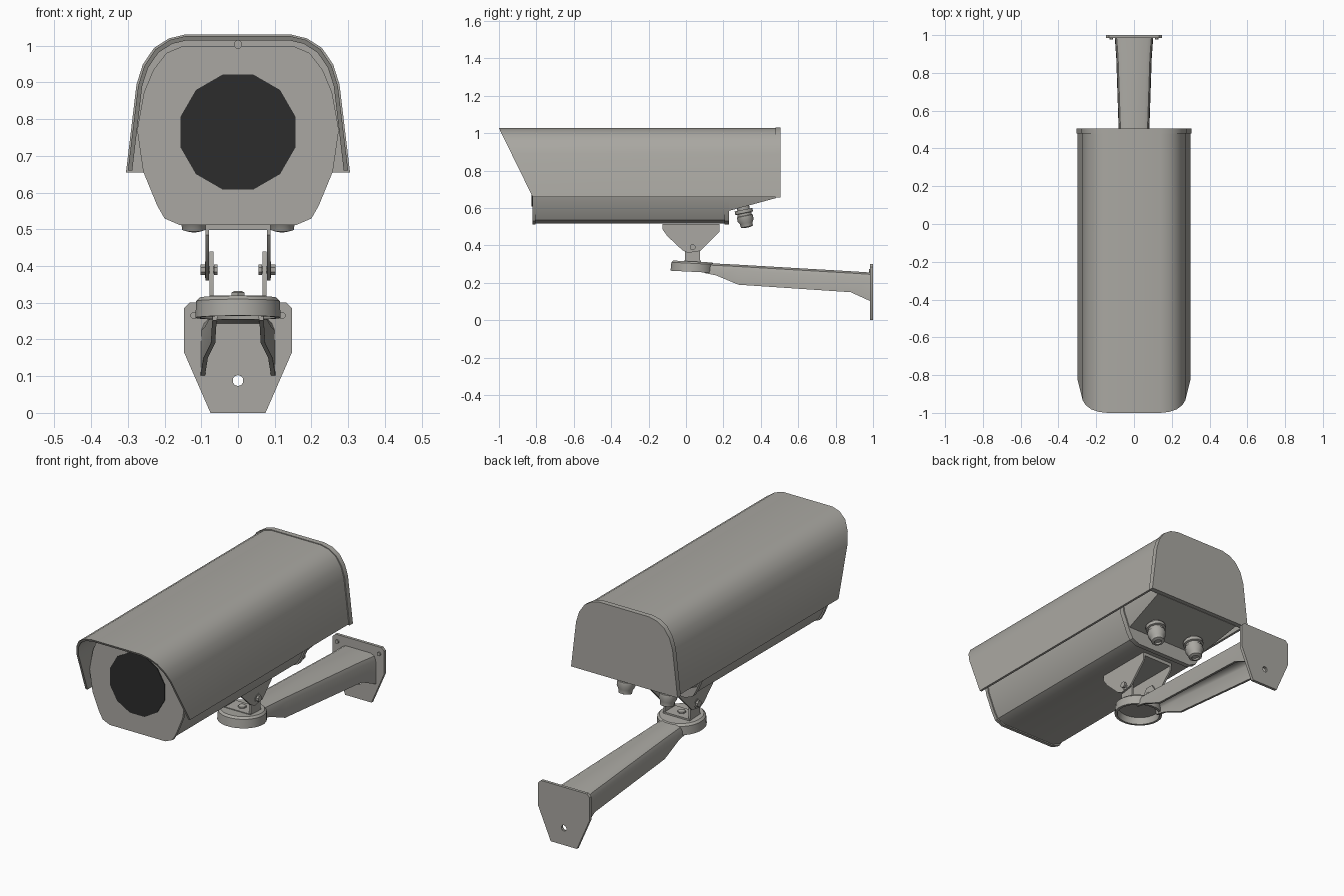
import bpy, bmesh, math
from mathutils import Matrix, Vector

if "Cube" in bpy.data.objects:
    bpy.data.objects.remove(bpy.data.objects["Cube"])


def mat(name, c):
    m = bpy.data.materials.new(name)
    m.diffuse_color = (*c, 1)
    m.use_nodes = True
    m.node_tree.nodes["Principled BSDF"].inputs["Base Color"].default_value = m.diffuse_color
    return m


GREY = mat("warm grey metal", (0.40, 0.39, 0.36))
DARK = mat("dark glass", (0.025, 0.025, 0.025))


def finish(name, bm, m=GREY, angle=35):
    bmesh.ops.remove_doubles(bm, verts=bm.verts, dist=1e-5)
    bmesh.ops.recalc_face_normals(bm, faces=bm.faces)
    me = bpy.data.meshes.new(name)
    bm.to_mesh(me)
    bm.free()
    me.materials.append(m)
    ob = bpy.data.objects.new(name, me)
    bpy.context.collection.objects.link(ob)
    bpy.ops.object.select_all(action='DESELECT')
    ob.select_set(True)
    bpy.context.view_layer.objects.active = ob
    bpy.ops.object.shade_smooth_by_angle(angle=math.radians(angle))
    return ob


def loft_bm(rings):
    """Skin closed rings of points and cap both ends."""
    bm = bmesh.new()
    vs = [[bm.verts.new(p) for p in r] for r in rings]
    n = len(vs[0])
    for a, b in zip(vs, vs[1:]):
        for i in range(n):
            j = (i + 1) % n
            bm.faces.new((a[i], a[j], b[j], b[i]))
    caps = [bm.faces.new(vs[0]), bm.faces.new(vs[-1])]
    bmesh.ops.triangulate(bm, faces=caps)
    return bm


def prism(name, pts, y0, y1, m=GREY):
    """Extrude an x-z outline along y; y0 may depend on z."""
    f = y0 if callable(y0) else (lambda z: y0)
    return finish(name, loft_bm([[(x, f(z), z) for x, z in pts],
                                 [(x, y1, z) for x, z in pts]]), m)


def side_plate(name, pts, x0, x1):
    """Extrude a y-z outline along x."""
    return finish(name, loft_bm([[(x, y, z) for y, z in pts] for x in (x0, x1)]))


def box(name, x, y, z):
    return prism(name, [(x[0], z[0]), (x[1], z[0]), (x[1], z[1]), (x[0], z[1])], *y)


def lathe(name, prof, n, loc, axis=(0, 0, 1), m=GREY):
    """Spin an (r, h) profile about an axis through loc."""
    M = Matrix.Translation(loc) @ Vector(axis).to_track_quat('Z', 'Y').to_matrix().to_4x4()
    bm = bmesh.new()
    rings = [[bm.verts.new(M @ Vector((r * math.cos(2 * math.pi * (i + .5) / n),
                                       r * math.sin(2 * math.pi * (i + .5) / n), h)))
              for i in range(n)] for r, h in prof]
    for a, b in zip(rings, rings[1:]):
        for i in range(n):
            j = (i + 1) % n
            bm.faces.new((a[i], a[j], b[j], b[i]))
    bm.faces.new(rings[0])
    bm.faces.new(rings[-1])
    return finish(name, bm, m)


def mirror(half):
    """Complete a right-hand outline with its left-hand copy."""
    return half + [(-x, z) for x, z in reversed(half)]


# sun shield: thin open shell with raked front edge
outer = mirror([(.300, .66), (.272, .89), (.255, .945), (.225, .99), (.185, 1.016), (.14, 1.027)])
inner = mirror([(.288, .66), (.261, .89), (.245, .94), (.217, .981), (.18, 1.005), (.138, 1.015)])
prism("sun_shield", outer + inner[::-1], lambda z: -1 + (1.027 - z) * .49, .485)

# rear cap of the shield
cap = [(x * 1.017, .655 if z < .7 else z + .004) for x, z in outer]
prism("rear_cap", cap, .478, .505)

# housing body
body = mirror([(.155, .518), (.195, .535), (.215, .57), (.252, .66), (.268, .77),
               (.25, .87), (.225, .93), (.19, .975), (.15, .992)])
grown = [(x * 1.025, .76 + (z - .76) * 1.025) for x, z in body]
prism("housing_body", body, -.815, .22)
prism("front_bezel", grown, -.822, -.805)
prism("rear_flange", grown, .205, .23)

# rear housing with sloped underside
bm = loft_bm([[(x, y, z) for x, z in body] for y in (.225, .482)])
cut = bmesh.ops.bisect_plane(bm, geom=bm.verts[:] + bm.edges[:] + bm.faces[:],
                             plane_co=(0, .23, .585), plane_no=(0, .26, -.96), clear_outer=True)
bmesh.ops.holes_fill(bm, edges=[e for e in bm.edges if e.is_boundary])
finish("rear_housing", bm)

# front window
lathe("front_window", [(.162, 0), (.162, .005)], 12, (0, -.821, .765), (0, -1, 0), DARK)

# small screw on top of the bezel
lathe("bezel_screw", [(.012, 0), (.012, .03)], 8, (0, -.83, 1.003), (0, 1, 0))

# parts repeated left and right
for s, side in ((1, "right"), (-1, "left")):
    # cable gland
    lathe("cable_gland_" + side,
          [(.035, -.02), (.035, .012), (.05, .012), (.05, .03), (.04, .032), (.04, .045),
           (.045, .047), (.045, .07), (.036, .085), (.033, .105), (.018, .11), (.018, .10)],
          12, (s * .12, .305, .603), (0, .2, -.98))
    # upper bracket cheek
    side_plate("bracket_cheek_" + side,
               [(-.125, .515), (.18, .515), (.18, .475), (.075, .37), (.01, .36),
                (-.02, .375), (-.10, .45), (-.125, .485)], s * .079, s * .089)
    # lower bracket cheek
    side_plate("pivot_cheek_" + side,
               [(-.005, .31), (.075, .31), (.075, .41), (.055, .44), (.015, .44), (-.005, .41)],
               s * .067, s * .077)
    # pivot bolt with washer
    lathe("pivot_bolt_" + side, [(.016, 0), (.016, .01), (.011, .01), (.011, .028), (.024, .028),
                                 (.024, .034), (.016, .034), (.016, .046)],
          8, (s * .056, .035, .39), (s, 0, 0))
    # wall plate screw
    lathe("plate_screw_" + side, [(.01, 0), (.01, .012)], 8, (s * .12, .978, .265), (0, 1, 0))

# bracket webs
box("bracket_top", (-.089, .089), (-.125, .18), (.498, .515))
box("pivot_base", (-.077, .077), (-.01, .08), (.308, .32))
lathe("pivot_screw", [(.02, 0), (.02, .01), (.012, .014)], 6, (0, .035, .318))

# cup-shaped arm head
lathe("arm_head", [(.03, .0), (.105, .0), (.115, -.01), (.117, -.055), (.104, -.055),
                   (.1, -.02), (.03, -.02)], 24, (0, .036, .314), (0, .05, 1))

# arm: channel open underneath, flaring to the wall
rings = []
for y, w, zt, zb in ((.10, .07, .306, .252), (.16, .071, .303, .24), (.28, .074, .297, .19),
                     (.88, .094, .262, .15), (.99, .102, .255, .10)):
    o = mirror([(w, zb), (w - .002, zt - .03), (w - .01, zt - .01), (w - .03, zt)])
    t = .012
    i = mirror([(w - t, zb), (w - t - .002, zt - .032), (w - t - .01, zt - .02), (w - t - .028, zt - t)])
    rings.append([(x, y, z) for x, z in o + i[::-1]])
finish("arm_channel", loft_bm(rings))

# wall plate with a bolt hole
plate = prism("wall_plate", mirror([(.075, 0), (.147, .165), (.147, .285), (.132, .30)]), .985, 1.0)
cutter = lathe("hole_cutter", [(.015, 0), (.015, .1)], 10, (0, .95, .088), (0, 1, 0))
cutter.hide_render = True
cutter.hide_set(True)
b = plate.modifiers.new("bolt_hole", 'BOOLEAN')
b.operation = 'DIFFERENCE'
b.object = cutter
